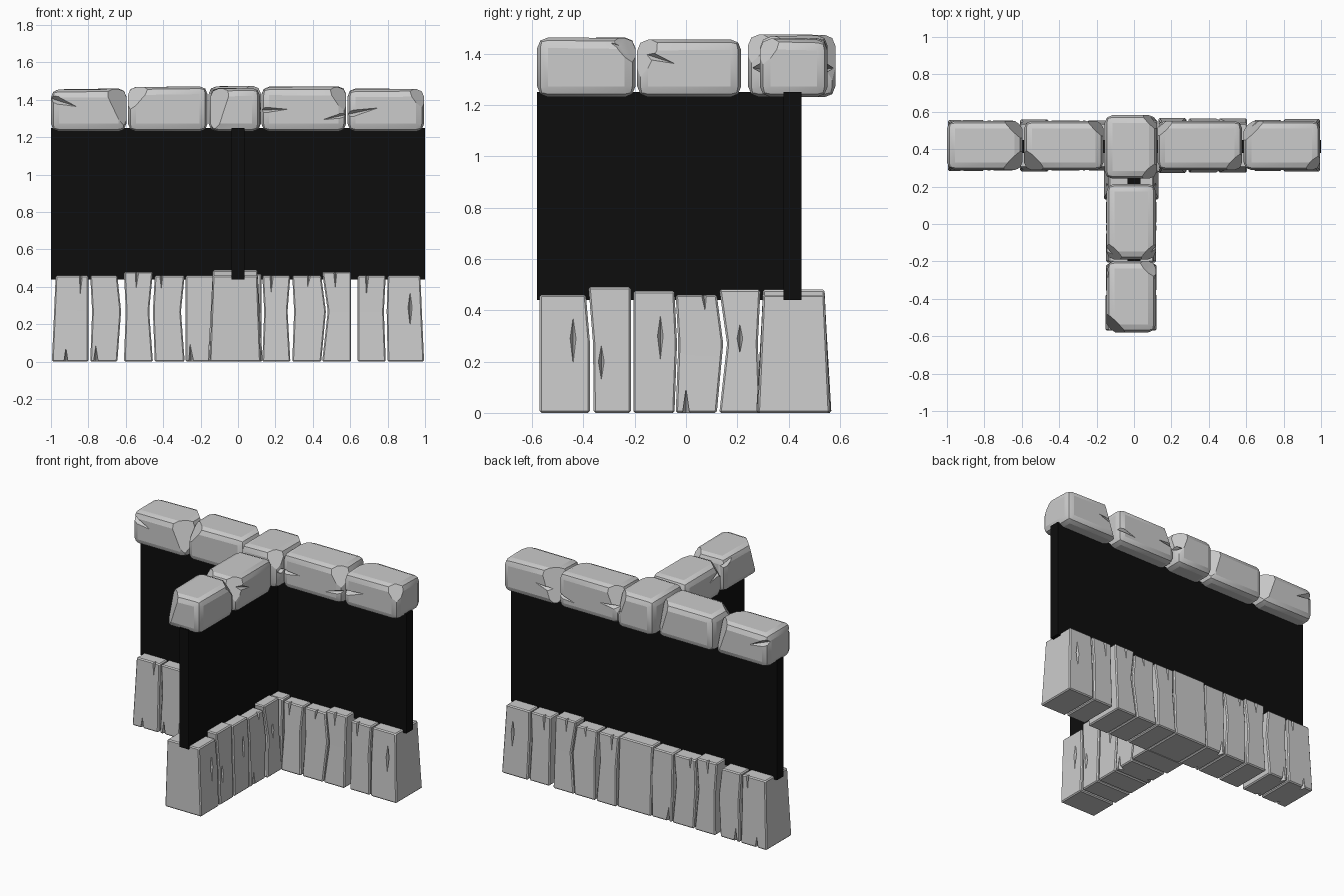
import bpy, bmesh, math, random
from mathutils import Matrix, Vector

random.seed(4)
cube = bpy.data.objects.get("Cube")
if cube:
    bpy.data.objects.remove(cube, do_unlink=True)


def material(name, value):
    m = bpy.data.materials.new(name)
    m.use_nodes = True
    colour = (value, value, value, 1)
    m.diffuse_color = colour
    m.node_tree.nodes["Principled BSDF"].inputs["Base Color"].default_value = colour
    return m


grey = material("pale grey", 0.6)
black = material("black", 0.004)

# Local frames: u runs along a wall, v across it
MAIN = Matrix.Translation((0, 0.42, 0))
LEG = Matrix.Translation((-0.015, 0, 0)) @ Matrix.Rotation(math.pi / 2, 4, 'Z')


def finish(bm, name, mat, frame):
    bmesh.ops.recalc_face_normals(bm, faces=bm.faces)
    bm.transform(frame)
    mesh = bpy.data.meshes.new(name)
    bm.to_mesh(mesh)
    bm.free()
    mesh.materials.append(mat)
    ob = bpy.data.objects.new(name, mesh)
    bpy.context.collection.objects.link(ob)
    return ob


def box(size, centre):
    bm = bmesh.new()
    bmesh.ops.create_cube(bm, size=1)
    bm.transform(Matrix.Translation(centre) @ Matrix.Diagonal((*size, 1)))
    return bm


def bevel(bm, offset, segments=1):
    bmesh.ops.bevel(bm, geom=bm.edges[:], offset=offset, segments=segments,
                    profile=0.5, affect='EDGES', clamp_overlap=True)


def cutter(cracks, half, frame):
    """Long thin diamonds half sunk into both faces of a wall."""
    bm = bmesh.new()
    for u, z, length, width, tilt in cracks:
        for side in (-1, 1):
            spin = Matrix.Rotation(math.radians(tilt), 4, 'Y')
            place = Matrix.Translation((u, side * half, z)) @ spin
            ring = [bm.verts.new(place @ Vector(p)) for p in
                    ((width, 0, 0), (0, 0.035, 0), (-width, 0, 0), (0, -0.035, 0))]
            tips = [bm.verts.new(place @ Vector((0, 0, s * length))) for s in (-1, 1)]
            for i in range(4):
                for tip in tips:
                    bm.faces.new((ring[i], ring[i - 1], tip))
    return finish(bm, "crack_cutter", grey, frame)


def carve(parts, tool):
    """Cut the cracks, bake the result and remove the cutter."""
    for ob in parts:
        mod = ob.modifiers.new("cracks", 'BOOLEAN')
        mod.operation = 'DIFFERENCE'
        mod.solver = 'EXACT'
        mod.object = tool
    bpy.context.view_layer.update()
    graph = bpy.context.evaluated_depsgraph_get()
    for ob in parts:
        baked = bpy.data.meshes.new_from_object(ob.evaluated_get(graph))
        ob.modifiers.clear()
        ob.data = baked
    bpy.data.objects.remove(tool, do_unlink=True)


def plank(name, frame, left, right, top, bulges, flares=(0, 0)):
    """Tapered board with a kink in each side edge."""
    bm = bmesh.new()
    foot = random.uniform(0.132, 0.148)
    rings = []
    for z, t, kink in ((0, 1, 0), (0.27, 0.4, 1), (top, 0, 0)):
        a = left + bulges[0] * kink - flares[0] * t
        b = right + bulges[1] * kink + flares[1] * t
        v = 0.12 + (foot - 0.12) * t
        rings.append([bm.verts.new(p) for p in
                      ((a, -v, z), (b, -v, z), (b, v, z), (a, v, z))])
    for low, high in zip(rings, rings[1:]):
        for i in range(4):
            bm.faces.new((low[i - 1], low[i], high[i], high[i - 1]))
    bm.faces.new(rings[0])
    bm.faces.new(rings[-1])
    bevel(bm, 0.007)
    return finish(bm, name, grey, frame)


def stone(name, frame, left, right, top, half=0.132, shift=0):
    """Chamfered block with two corners knocked off."""
    size = Vector((right - left, 2 * half, top - 1.23))
    centre = Vector(((left + right) / 2, shift, (top + 1.23) / 2))
    bm = box(size, centre)
    for v in bm.verts:
        if v.co.z > 1.3:
            v.co.z -= random.uniform(0, 0.012)
    bevel(bm, 0.042, 2)
    for side in (-1, 1):
        way = Vector((random.choice((-1, 1)), side, random.uniform(0.3, 0.9)))
        corner = centre + Vector([size[i] / 2 * (1 if way[i] > 0 else -1) for i in range(3)])
        way.normalize()
        cut = bmesh.ops.bisect_plane(bm, geom=bm.verts[:] + bm.edges[:] + bm.faces[:],
                                     plane_co=corner - way * random.uniform(0.06, 0.085),
                                     plane_no=way, clear_outer=True)
        rim = [e for e in cut["geom_cut"] if isinstance(e, bmesh.types.BMEdge)]
        bmesh.ops.holes_fill(bm, edges=rim)
    return finish(bm, name, grey, frame)


# Black wall panels
finish(box((2, 0.07, 0.81), (0, 0.415, 0.845)), "long_panel", black, Matrix())
finish(box((0.07, 0.96, 0.81), (0, -0.1, 0.845)), "short_panel", black, Matrix())

# Foot boards of the long wall
boards = [(-0.975, -0.80, 0.46, (0, 0), (0.02, 0)), (-0.79, -0.645, 0.46, (0.01, 0.02)),
          (-0.61, -0.455, 0.48, (0.01, -0.02)), (-0.445, -0.285, 0.46, (-0.01, -0.02)),
          (-0.28, -0.13, 0.46, (0, 0.01)), (-0.125, 0.125, 0.47, (0, 0)),
          (0.13, 0.28, 0.46, (0.01, -0.015)), (0.29, 0.445, 0.46, (0.01, 0.025)),
          (0.45, 0.605, 0.48, (0.03, 0)), (0.64, 0.79, 0.46, (0, -0.01)),
          (0.80, 0.975, 0.46, (-0.005, 0), (0, 0.02))]
parts = [plank("long_wall_board", MAIN, *b) for b in boards]
carve(parts, cutter([(-0.92, 0, 0.08, 0.013, 0), (-0.84, 0.46, 0.12, 0.012, 2),
                     (-0.76, 0, 0.09, 0.014, 0), (-0.54, 0.48, 0.11, 0.014, 3),
                     (-0.41, 0.46, 0.09, 0.012, 0), (-0.25, 0, 0.1, 0.014, -4),
                     (0.18, 0.46, 0.11, 0.013, 2), (0.38, 0.46, 0.08, 0.012, 8),
                     (0.52, 0.48, 0.1, 0.013, 0), (0.69, 0.46, 0.13, 0.013, 2),
                     (0.92, 0.29, 0.1, 0.012, 0)], 0.13, MAIN))

# Foot boards of the short wall
boards = [(-0.57, -0.39, 0.46, (0, 0.01), (0, 0.015)), (-0.38, -0.215, 0.49, (0.01, 0), (-0.02, 0)),
          (-0.205, -0.045, 0.475, (0, 0.01)), (-0.04, 0.12, 0.46, (0.01, 0.025)),
          (0.13, 0.29, 0.48, (0.03, -0.01))]
parts = [plank("short_wall_board", LEG, *b) for b in boards]
carve(parts, cutter([(-0.44, 0.29, 0.1, 0.013, 0), (-0.33, 0.2, 0.07, 0.012, 0),
                     (-0.1, 0.3, 0.1, 0.013, 0), (0, 0, 0.1, 0.016, 0),
                     (0.07, 0.46, 0.08, 0.014, -4), (0.21, 0.29, 0.06, 0.011, 0)], 0.13, LEG))

# Coping stones
parts = [stone("long_wall_stone", MAIN, *s) for s in
         ((-1, -0.597, 1.465), (-0.588, -0.163, 1.475), (0.125, 0.578, 1.475), (0.586, 0.995, 1.465))]
parts.append(stone("corner_stone", MAIN, -0.157, 0.122, 1.478, 0.17, -0.008))
carve(parts, cutter([(-0.99, 1.405, 0.14, 0.026, 108), (0.13, 1.345, 0.14, 0.018, 88),
                     (0.6, 1.325, 0.16, 0.02, 78)], 0.13, MAIN))
parts = [stone("short_wall_stone", LEG, *s) for s in ((-0.58, -0.197, 1.467), (-0.19, 0.215, 1.465))]
carve(parts, cutter([(-0.18, 1.405, 0.15, 0.024, 108)], 0.13, LEG))

for ob in bpy.context.collection.objects:
    if ob.type == 'MESH':
        bpy.ops.object.select_all(action='DESELECT')
        bpy.context.view_layer.objects.active = ob
        ob.select_set(True)
        bpy.ops.object.shade_smooth_by_angle(angle=math.radians(20))
